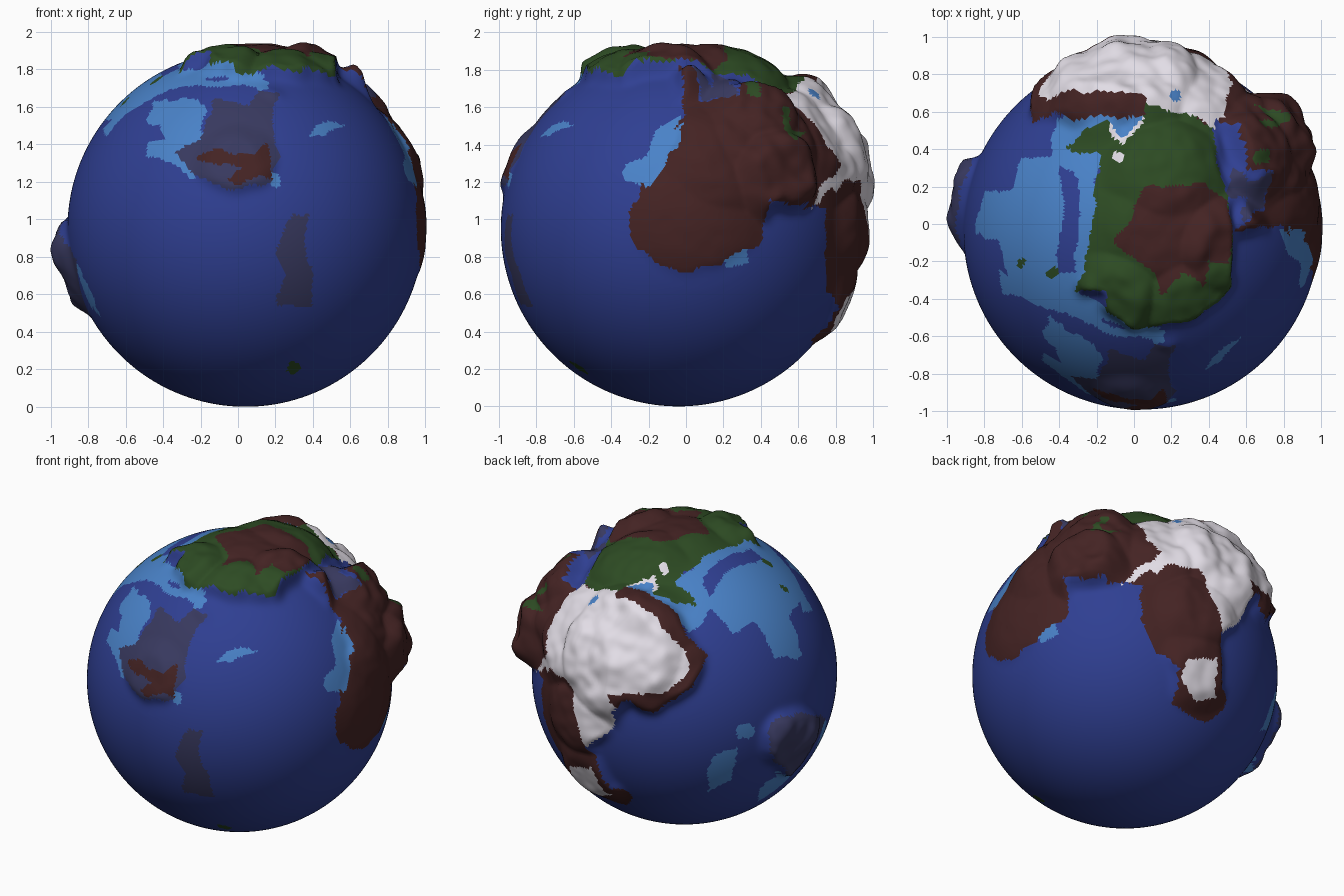
import bpy, bmesh, math
from mathutils import Vector, noise

R = 0.95
C = Vector((0.04, -0.04, 0.95))

# ---------- colours ----------
def lin(c):
    c /= 255
    return c / 12.92 if c < 0.04045 else ((c + 0.055) / 1.055) ** 2.4

COLOURS = {"deep water": (47, 63, 146), "shallow water": (73, 130, 200), "slate rock": (56, 57, 95),
           "brown earth": (68, 35, 35), "green land": (45, 75, 35), "snow": (226, 221, 230)}
DEEP, SHALLOW, SLATE, BROWN, GREEN, SNOW = range(6)
mats = []
for name, rgb in COLOURS.items():
    m = bpy.data.materials.new(name)
    m.diffuse_color = (*[lin(v) for v in rgb], 1)
    mats.append(m)

# ---------- ball ----------
bm = bmesh.new()
bmesh.ops.create_icosphere(bm, subdivisions=7, radius=1.0)

# ---------- raised terrain: (direction, spread, height) ----------
BUMPS = [((-.1, .85, .5), .58, .14), ((-.42, .75, .4), .32, .07), ((.3, .8, .5), .45, .08),
         ((.15, .93, 0), .36, .06), ((.12, .9, -.4), .32, .05),
         ((.7, .5, .52), .45, .09), ((.68, .48, .68), .34, .12), ((.83, .58, .34), .34, .135),
         ((.85, .25, .4), .4, .045), ((.97, .1, .05), .42, .015),
         ((-.14, -.36, .9), .3, .085), ((.28, -.4, .85), .36, .07), ((.15, .35, .9), .42, .06),
         ((.46, -.1, .85), .36, .10), ((.12, 0, 1), .45, .035),
         ((-.05, -.9, .35), .28, .03), ((-.95, .2, -.2), .38, .08)]
BUMPS = [(Vector(d).normalized(), r, h) for d, r, h in BUMPS]

for v in bm.verts:
    p = v.co.normalized()
    h = 0
    for d, r, hh in BUMPS:
        t = 1 - (p - d).length / r
        if t > 0:
            t = min(1, t * 1.7)
            h = max(h, hh * t * t * (3 - 2 * t))
    if h > 0:
        h *= 1 + 0.4 * noise.noise(p * 5) + 0.13 * noise.noise(p * 13)
    v.co = p * (R + h)

# ---------- viewing frames used for drawing the coastlines ----------
def frame(az, el):
    a, e = math.radians(az), math.radians(el)
    d = Vector((math.sin(a) * math.cos(e), -math.cos(a) * math.cos(e), math.sin(e)))
    r = Vector((math.cos(a), math.sin(a), 0))
    return r, d.cross(r), d

FRONT, RIGHT, TOP = frame(0, 0), frame(90, 0), frame(0, 90)
BACK_LEFT, BACK_RIGHT = frame(215, 24), frame(145, -30)

faces = []
for f in bm.faces:
    f.smooth = True
    c = f.calc_center_median()
    wob = noise.noise_vector(c * 9) * 0.022 + noise.noise_vector(c * 25) * 0.010
    faces.append((f, c, c + wob))

def inside(x, y, pts):
    res = False
    x2, y2 = pts[-1]
    for x1, y1 in pts:
        if (y1 > y) != (y2 > y) and x < (x2 - x1) * (y - y1) / (y2 - y1) + x1:
            res = not res
        x2, y2 = x1, y1
    return res

def paint(view, colour, pts, depth=0.22):
    """Colour the faces lying inside an outline drawn in one view."""
    r, u, d = view
    ox, oy = (C.dot(r), C.dot(u)) if view in (FRONT, RIGHT, TOP) else (0, 0)
    pts = [(a - ox, b - oy) for a, b in pts]
    x0, x1 = min(p[0] for p in pts), max(p[0] for p in pts)
    y0, y1 = min(p[1] for p in pts), max(p[1] for p in pts)
    for f, c, w in faces:
        x = w.dot(r)
        if x0 <= x <= x1 and c.dot(d) > depth:
            y = w.dot(u)
            if y0 <= y <= y1 and inside(x, y, pts):
                f.material_index = colour

def spot(view, colour, x, y, rad):
    paint(view, colour, [(x + rad * math.cos(k * .785), y + rad * math.sin(k * .785)) for k in range(8)])

# ---------- shallow water ----------
paint(TOP, SHALLOW, [(-.6, .35), (-.4, .35), (-.38, .1), (-.42, -.25), (-.66, -.32), (-.72, -.1),
                     (-.85, -.05), (-.8, .16), (-.66, .19)])
paint(TOP, SHALLOW, [(-.42, .57), (.06, .62), (.06, .44), (-.2, .3), (-.22, -.35), (-.32, -.35),
                     (-.28, .25), (-.45, .35)])
paint(TOP, SHALLOW, [(-.72, -.25), (-.4, -.33), (-.24, -.43), (.14, -.57), (.12, -.64), (-.29, -.5), (-.7, -.37)])
paint(FRONT, SHALLOW, [(-.45, 1.62), (-.29, 1.66), (-.17, 1.6), (-.2, 1.5), (-.15, 1.3), (-.24, 1.21), (-.35, 1.3),
                       (-.5, 1.33), (-.5, 1.4), (-.4, 1.42), (-.42, 1.5), (-.5, 1.52)])
paint(FRONT, SHALLOW, [(.4, 1.5), (.5, 1.53), (.59, 1.5), (.48, 1.48), (.45, 1.44), (.39, 1.45)])
spot(FRONT, SHALLOW, .2, 1.2, .04)
paint(FRONT, SHALLOW, [(-.95, .78), (-.9, .62), (-.72, .48), (-.8, .65), (-.9, .8)])
paint(RIGHT, SHALLOW, [(-.03, 1.57), (-.17, 1.45), (-.2, 1.35), (-.33, 1.3), (-.33, 1.2), (-.2, 1.15), (-.05, 1.4)])
paint(RIGHT, SHALLOW, [(.16, .82), (.32, .86), (.34, .77), (.22, .74)])
paint(BACK_LEFT, SHALLOW, [(.17, -.52), (.32, -.46), (.29, -.65), (.14, -.74)])
spot(BACK_LEFT, SHALLOW, .39, -.36, .06)
paint(BACK_LEFT, SHALLOW, [(.46, -.7), (.6, -.66), (.74, -.62), (.6, -.78), (.46, -.8)])

# ---------- slate islands ----------
paint(FRONT, SLATE, [(-.13, 1.64), (.05, 1.62), (.1, 1.69), (.23, 1.7), (.17, 1.48), (.23, 1.32), (.17, 1.19),
                     (-.05, 1.16), (-.21, 1.21), (-.33, 1.35), (-.2, 1.42)])
paint(FRONT, SLATE, [(.23, .95), (.3, 1.02), (.37, 1.03), (.35, .84), (.39, .73), (.38, .53), (.21, .55),
                     (.25, .71), (.19, .81)])
paint(BACK_LEFT, SLATE, [(.54, -.31), (.72, -.24), (.92, -.29), (.95, -.59), (.69, -.68), (.54, -.52)])
paint(FRONT, BROWN, [(-.23, 1.32), (-.13, 1.39), (-.02, 1.34), (.08, 1.35), (.16, 1.41), (.19, 1.2), (.12, 1.24),
                     (0, 1.19), (-.06, 1.22), (0, 1.27), (-.13, 1.3)])

# ---------- brown continent ----------
paint(RIGHT, BROWN, [(-.04, 1.83), (.05, 1.61), (-.03, 1.53), (-.17, 1.29), (-.31, 1.03), (-.27, .84), (-.03, .7),
                     (.16, .76), (.4, .87), (.45, 1.1), (.72, 1.08), (.8, 1.3), (.66, 1.72), (.55, 1.6),
                     (.35, 1.72), (.2, 1.78)])
paint(TOP, BROWN, [(.45, .75), (.65, .85), (.95, .7), (1.02, .19), (1, -.1), (.81, 0), (.54, -.05), (.7, .08),
                   (.75, .27), (.62, .3), (.59, .5), (.45, .55)])
paint(BACK_RIGHT, BROWN, [(-.2, .95), (.15, .95), (.55, .6), (.55, .43), (.54, .13), (.57, -.18), (.46, -.27),
                          (.24, -.18), (.27, .07), (.12, .16), (.02, .34), (.02, .58), (-.2, .58)])
paint(BACK_LEFT, BROWN, [(-.65, .56), (-.43, .5), (-.2, .42), (.14, .12), (.05, -.07), (-.2, -.25), (-.35, -.17),
                         (-.5, -.22), (-.62, -.15), (-.75, .1)])
paint(TOP, BROWN, [(-.55, .63), (-.35, .74), (.08, .72), (.06, .57), (-.35, .57), (-.42, .6)])
# inlet between the brown and green land
paint(TOP, DEEP, [(.4, .55), (.57, .54), (.61, .3), (.74, .28), (.7, .08), (.54, -.02), (.45, .2)])
paint(TOP, SLATE, [(.48, .15), (.56, .32), (.62, .22), (.74, .28), (.7, .1), (.6, .02), (.6, .15)])
paint(TOP, SHALLOW, [(.82, -.02), (.9, -.04), (.97, -.2), (.9, -.23)])

# ---------- green continent with its brown heart ----------
paint(FRONT, SHALLOW, [(-.77, 1.5), (-.55, 1.72), (-.3, 1.83), (-.13, 1.78), (.17, 1.76), (.14, 1.7), (-.05, 1.72),
                       (-.3, 1.72), (-.48, 1.7), (-.64, 1.6)])
paint(TOP, GREEN, [(-.37, .4), (-.28, .5), (-.12, .55), (-.11, .47), (-.05, .45), (.05, .55), (.08, .66), (.43, .53),
                   (.44, .32), (.49, .19), (.54, -.05), (.52, -.35), (.33, -.52), (0, -.57), (-.16, -.48),
                   (-.15, -.36), (-.31, -.36), (-.24, -.13), (-.2, .19), (-.18, .38)])
paint(TOP, BROWN, [(.06, .2), (.36, .21), (.49, .14), (.54, -.05), (.5, -.22), (.4, -.2), (.37, -.32), (.27, -.25),
                   (.15, -.4), (.12, -.28), (-.1, -.1), (-.04, 0)])
spot(TOP, GREEN, .68, .36, .05)
paint(RIGHT, GREEN, [(.5, 1.6), (.52, 1.48), (.6, 1.42), (.63, 1.47), (.56, 1.5), (.55, 1.6)])
spot(TOP, GREEN, -.6, -.22, .025)
spot(TOP, GREEN, -.43, -.26, .03)
spot(FRONT, GREEN, .3, .2, .035)

# ---------- snow ----------
paint(TOP, SNOW, [(-.5, .7), (-.36, .95), (-.1, 1.1), (.25, 1.05), (.45, .95), (.52, .75), (.47, .57), (.3, .57),
                  (.08, .64), (.05, .69), (-.3, .71)], 0.35)
paint(BACK_LEFT, SNOW, [(-.65, .56), (-.5, .48), (-.43, .39), (-.26, .38), (.02, .15), (.03, .02), (-.1, -.1),
                        (-.38, -.13), (-.51, -.13), (-.49, -.26), (-.56, -.4), (-.63, -.34), (-.6, -.13),
                        (-.77, .09), (-.93, 0), (-.8, .2)])
paint(BACK_RIGHT, SNOW, [(.12, .77), (.34, .92), (.7, .77), (.73, .55), (.67, .4), (.55, .28), (.51, .43),
                         (.4, .68), (.15, .71), (.12, .62), (.08, .66)])
paint(BACK_RIGHT, SNOW, [(.31, .1), (.5, .14), (.51, -.12), (.37, -.14), (.28, 0)])
spot(TOP, SNOW, -.08, .35, .03)
spot(TOP, SHALLOW, .21, .69, .035)
# bay with a pale beach
paint(TOP, SNOW, [(-.13, .55), (-.12, .46), (-.05, .43), (.06, .56)])
paint(TOP, SHALLOW, [(-.12, .57), (-.1, .48), (-.05, .46), (.04, .57)])

# ---------- sink the terrain where it is under water ----------
bm.verts.index_update()
land = [sum(f.material_index > SHALLOW for f in v.link_faces) / len(v.link_faces) for v in bm.verts]
links = [[e.other_vert(v).index for e in v.link_edges] for v in bm.verts]
for _ in range(7):
    land = [(land[i] + sum(land[j] for j in n)) / (1 + len(n)) for i, n in enumerate(links)]
for v in bm.verts:
    h = v.co.length - R
    if h > 0.0005:
        v.co = v.co.normalized() * (R + h * min(1, land[v.index] * 1.6))

# ---------- finished planet ----------
me = bpy.data.meshes.new("planet")
bm.to_mesh(me)
bm.free()
for m in mats:
    me.materials.append(m)
ob = bpy.data.objects.new("planet", me)
bpy.context.collection.objects.link(ob)
ob.location = C
